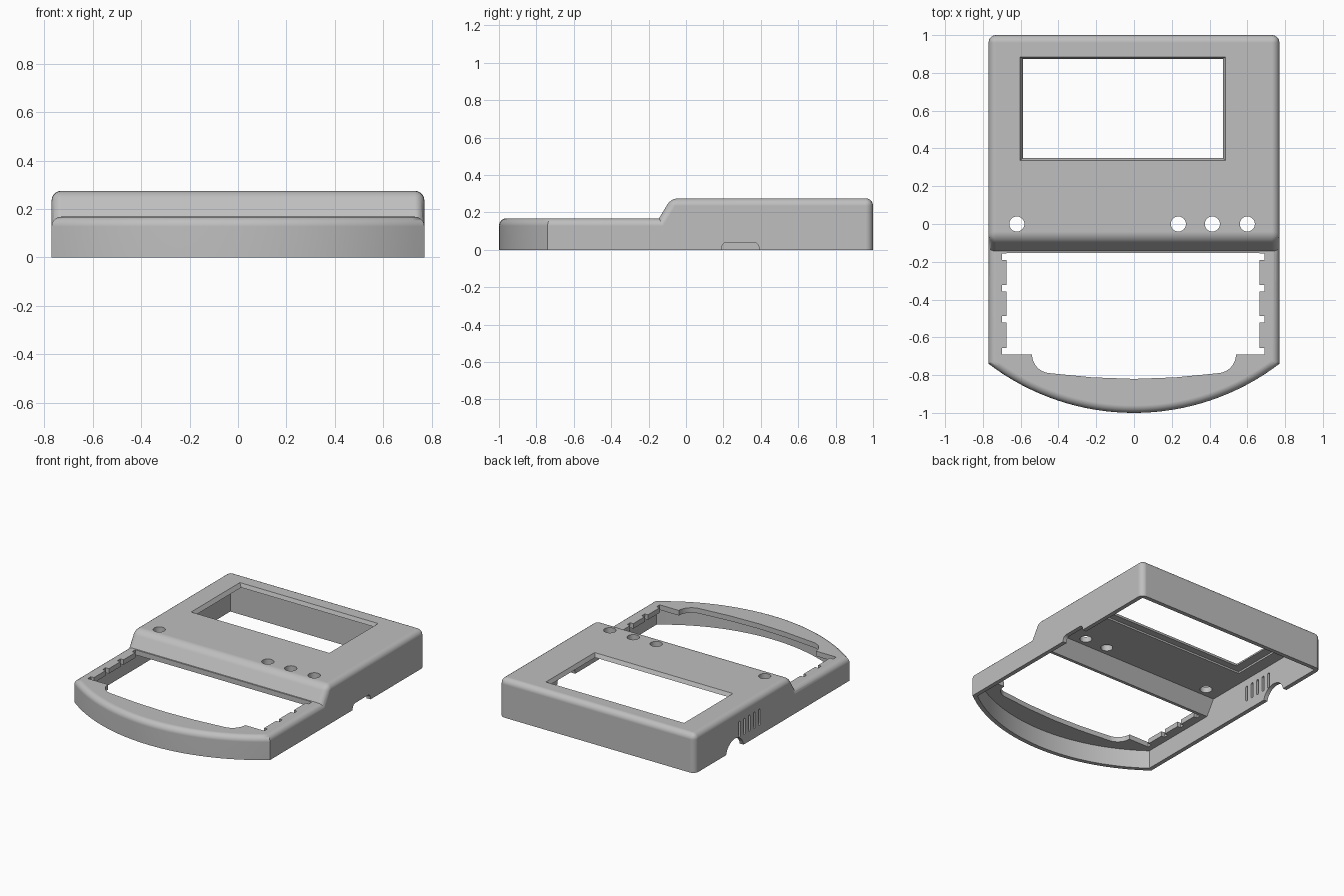
import bpy, bmesh
from math import sin, cos, pi, radians, asin

cube = bpy.data.objects.get("Cube")
if cube:
    bpy.data.objects.remove(cube, do_unlink=True)

grey = bpy.data.materials.new("plastic grey")
grey.use_nodes = True
colour = (0.52, 0.52, 0.52, 1)
grey.diffuse_color = colour
grey.node_tree.nodes["Principled BSDF"].inputs["Base Color"].default_value = colour


def prism(name, pts, lo, hi, axis="z", top=None, round_edge=None, radius=0.04):
    """Loft a flat outline from lo to hi; round the edges picked by a rule."""
    def place(p, d):
        return (p[0], p[1], d) if axis == "z" else (d, p[0], p[1])
    bm = bmesh.new()
    a = [bm.verts.new(place(p, lo)) for p in pts]
    b = [bm.verts.new(place(p, hi)) for p in (top or pts)]
    n = len(pts)
    bm.faces.new(a)
    bm.faces.new(b)
    for i in range(n):
        j = (i + 1) % n
        bm.faces.new((a[i], a[j], b[j], b[i]))
    bmesh.ops.recalc_face_normals(bm, faces=bm.faces)
    if round_edge:
        edges = [e for e in bm.edges if round_edge(e.verts[0].co, e.verts[1].co)]
        bmesh.ops.bevel(bm, geom=edges, offset=radius, segments=5,
                        profile=0.5, affect="EDGES", clamp_overlap=True)
    me = bpy.data.meshes.new(name)
    bm.to_mesh(me)
    bm.free()
    ob = bpy.data.objects.new(name, me)
    bpy.context.collection.objects.link(ob)
    return ob


def rect(x0, x1, y0, y1):
    return [(x0, y0), (x1, y0), (x1, y1), (x0, y1)]


def arc(cx, cy, r, a0, a1, n):
    return [(cx + r * cos(a0 + (a1 - a0) * i / n),
             cy + r * sin(a0 + (a1 - a0) * i / n)) for i in range(n + 1)]


def combine(body, tool, operation="DIFFERENCE"):
    """Apply a boolean and discard the tool."""
    mod = body.modifiers.new("cut", "BOOLEAN")
    mod.operation = operation
    mod.solver = "EXACT"
    mod.object = tool
    bpy.context.view_layer.update()
    deps = bpy.context.evaluated_depsgraph_get()
    me = bpy.data.meshes.new_from_object(body.evaluated_get(deps))
    body.modifiers.clear()
    body.data = me
    bpy.data.objects.remove(tool, do_unlink=True)


W, WALL = 0.77, 0.03
R = 1.27          # radius of the bowed front


def footprint(half, radius, back):
    spread = asin(half / radius)
    bow = arc(0, R - 1, radius, -pi / 2 - spread, -pi / 2 + spread, 32)
    return bow + [(half, back), (-half, back)]


# Tall rear housing with sloped front
side = [(1, 0), (1, 0.275), (-0.08, 0.275), (-0.155, 0.15), (-0.155, 0)]


def housing_edges(p, q):
    if min(p.z, q.z) < 0.01:
        return p.y > 0.9 and q.y > 0.9 and max(p.z, q.z) > 0.2
    return not (p.z < 0.2 and q.z < 0.2)


shell = prism("enclosure_shell", side, -W, W, "x", round_edge=housing_edges)

# Low front frame with bowed edge
low = prism("front_frame", footprint(W, R, 0.3), 0, 0.168,
            round_edge=lambda p, q: min(p.z, q.z) > 0.1 and min(p.y, q.y) < 0.2)
combine(shell, low, "UNION")

# Hollow interior
combine(shell, prism("rear_cavity", [(0.97, -0.1), (0.97, 0.235), (-0.066, 0.235),
                                     (-0.132, 0.132), (-0.132, -0.1)],
                     WALL - W, W - WALL, "x"))
combine(shell, prism("front_cavity", footprint(W - WALL, R - WALL, 0.05), -0.12, 0.132))

# Keypad opening with curved front edge
right = arc(0.44, -0.69, 0.1, 0, -pi / 2 + 0.15, 8)
front = right + [(0.22, -0.812), (0, -0.82), (-0.22, -0.812)]
front += [(-x, y) for x, y in reversed(right)]
opening = [(-0.675, -0.69), (-0.675, -0.154), (0.665, -0.154), (0.665, -0.69)] + front
combine(shell, prism("keypad_opening", opening, 0.08, 0.3))

# Clip notches along both rails
for y in (-0.1725, -0.34, -0.505, -0.6725):
    combine(shell, prism("clip_notch", rect(-0.7, 0.69, y - 0.0172, y + 0.0172), 0.07, 0.31))

# Display window: chamfered mouth and recess on the underside
combine(shell, prism("display_window", rect(-0.58, 0.465, 0.355, 0.87), 0.2, 0.24,
                     top=None))
combine(shell, prism("window_chamfer", rect(-0.58, 0.465, 0.355, 0.87), 0.236, 0.276,
                     top=rect(-0.605, 0.485, 0.335, 0.885)))
combine(shell, prism("display_recess", rect(-0.65, 0.53, 0.3, 0.93), 0.2, 0.248))

# Button holes
for x in (-0.62, 0.235, 0.415, 0.6):
    combine(shell, prism("button_hole", arc(x, 0, 0.04, 0, 2 * pi * 23 / 24, 23), 0.2, 0.3))

# Cable notches: low slot on the left wall, arch on the right wall
slot = [(0.19, -0.05)] + arc(0.22, 0.01, 0.03, pi, pi / 2, 5)
slot += arc(0.36, 0.01, 0.03, pi / 2, 0, 5) + [(0.39, -0.05)]
combine(shell, prism("left_cable_slot", slot, 0.7, 0.8, "x"))
arch = [(0.65, -0.05)] + arc(0.55, -0.02, 0.1, 0, pi, 16) + [(0.45, -0.05)]
combine(shell, prism("right_cable_arch", arch, -0.8, -0.7, "x"))

# Speaker vents in the right wall
for i in range(5):
    y = 0.275 + 0.056 * i
    vent = arc(y, 0.175, 0.01, 0, pi, 6) + arc(y, 0.08, 0.01, pi, 2 * pi, 6)
    combine(shell, prism("vent", vent, -0.8, -0.7, "x"))

# Finish: colour and smooth rounded edges
shell.data.materials.clear()
shell.data.materials.append(grey)
for f in shell.data.polygons:
    f.material_index = 0
bpy.context.view_layer.objects.active = shell
for ob in bpy.context.selected_objects:
    ob.select_set(False)
shell.select_set(True)
bpy.ops.object.shade_smooth_by_angle(angle=radians(30))
weighted = shell.modifiers.new("flat panels", "WEIGHTED_NORMAL")
weighted.keep_sharp = True
weighted.weight = 100
